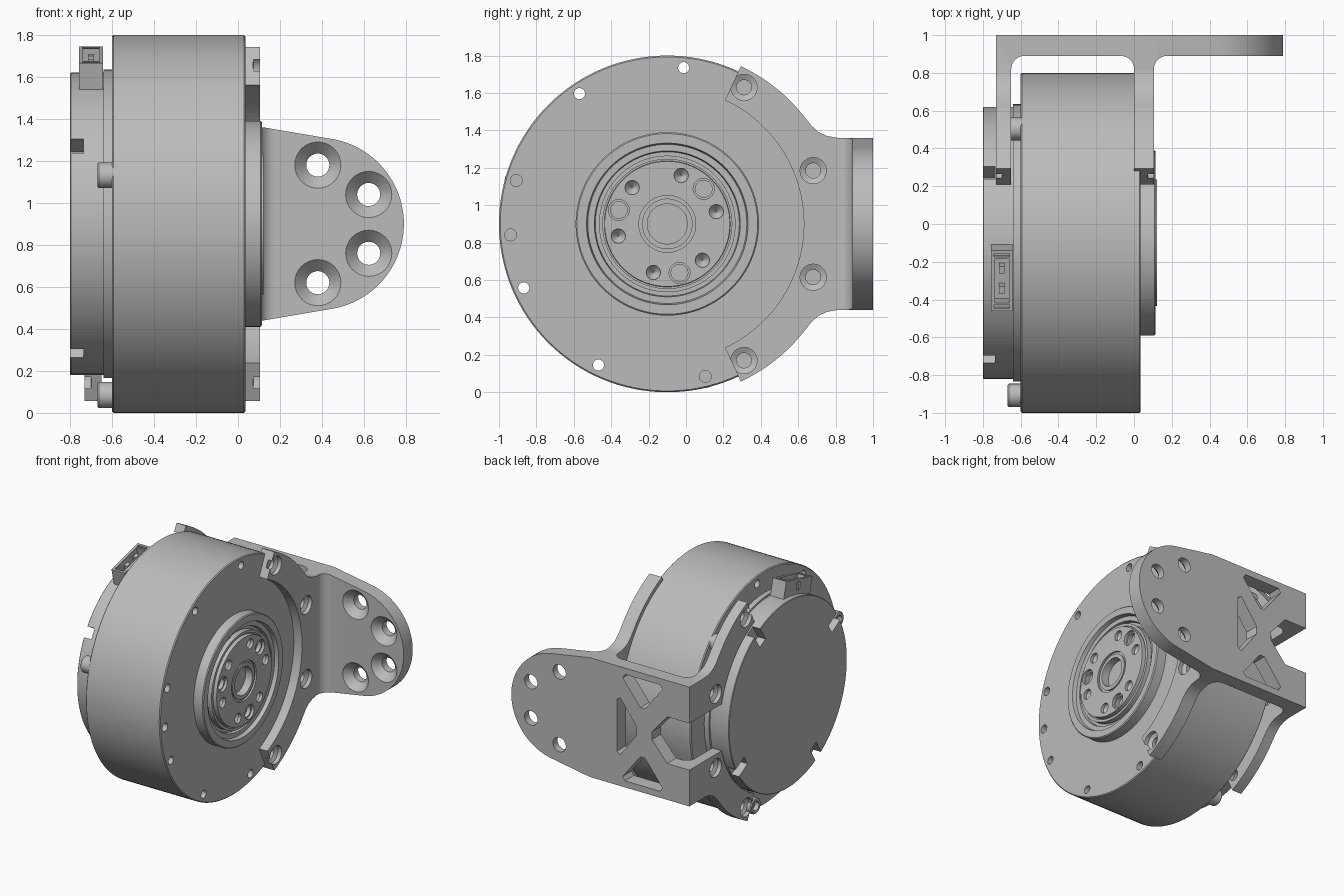
import bpy, bmesh
from math import sin, cos, radians
from mathutils import Matrix

if "Cube" in bpy.data.objects:
    bpy.data.objects.remove(bpy.data.objects["Cube"])

grey = bpy.data.materials.new("machined grey")
grey.use_nodes = True
colour = (0.5, 0.5, 0.5, 1)
grey.diffuse_color = colour
grey.node_tree.nodes["Principled BSDF"].inputs["Base Color"].default_value = colour

CY, CZ = -0.1, 0.9                      # motor axis, running along x
AXIS = Matrix.Translation((0, CY, CZ))


def spot(angle, r=0.0):
    """Frame on the motor axis: local y points outward at the given angle."""
    return AXIS @ Matrix.Rotation(radians(angle), 4, 'X') @ Matrix.Translation((0, r, 0))


def arc(cx, cy, r, a0, a1, n):
    steps = [radians(a0 + (a1 - a0) * i / n) for i in range(n + 1)]
    return [(cx + r * cos(a), cy + r * sin(a)) for a in steps]


def turn(bm, profile, frame, seg=32):
    """Solid of revolution about local x from (x, radius) pairs."""
    rings = []
    for x, r in profile:
        rings.append([bm.verts.new(frame @ Matrix.Rotation(radians(360 * i / seg), 4, 'X')
                                   @ Matrix.Translation((x, r, 0)).to_translation())
                      for i in range(seg)])
    for a, b in zip(rings, rings[1:]):
        for i in range(seg):
            j = (i + 1) % seg
            bm.faces.new((a[i], a[j], b[j], b[i]))
    bm.faces.new(rings[0][::-1])
    bm.faces.new(rings[-1])


def prism(bm, pts, lo, hi, axis):
    """Extrude a 2D outline along the named world axis."""
    place = {'x': lambda p, h: (h, p[0], p[1]),
             'y': lambda p, h: (p[0], h, p[1]),
             'z': lambda p, h: (p[0], p[1], h)}[axis]
    a, b = ([bm.verts.new(place(p, h)) for p in pts] for h in (lo, hi))
    for i in range(len(pts)):
        j = (i + 1) % len(pts)
        bm.faces.new((a[i], a[j], b[j], b[i]))
    bm.faces.new(a[::-1])
    bm.faces.new(b)


def box(bm, x, y, z, frame):
    """Box between the (low, high) pairs, in a local frame."""
    size = Matrix.Diagonal((x[1] - x[0], y[1] - y[0], z[1] - z[0], 1))
    mid = Matrix.Translation((sum(x) / 2, sum(y) / 2, sum(z) / 2))
    bmesh.ops.create_cube(bm, size=1, matrix=frame @ mid @ size)


def make(name, bm):
    bmesh.ops.recalc_face_normals(bm, faces=bm.faces[:])
    mesh = bpy.data.meshes.new(name)
    bm.to_mesh(mesh)
    bm.free()
    mesh.materials.append(grey)
    ob = bpy.data.objects.new(name, mesh)
    bpy.context.collection.objects.link(ob)
    return ob


def combine(ob, bm, operation='DIFFERENCE'):
    tool = make("cutter", bm)
    mod = ob.modifiers.new("cut", 'BOOLEAN')
    mod.operation, mod.object, mod.solver = operation, tool, 'EXACT'
    bpy.context.view_layer.objects.active = ob
    bpy.ops.object.modifier_apply(modifier=mod.name)
    bpy.data.objects.remove(tool)


# Motor body with a raised boss and a stepped recess
bm = bmesh.new()
turn(bm, [(-0.6, 0.893), (-0.593, 0.9), (0.028, 0.9), (0.035, 0.893), (0.035, 0.49),
          (0.108, 0.49), (0.115, 0.483), (0.115, 0.432), (0.085, 0.425), (0.085, 0.39),
          (0.06, 0.385), (0.06, 0.3)], AXIS, 128)
body = make("motor_body", bm)
bm = bmesh.new()
for a in (84, 124, 204, 244):
    turn(bm, [(-0.7, 0.03), (0.1, 0.03)], spot(a, 0.84), 20)
for a in (164, 184, 284):
    turn(bm, [(-0.02, 0.032), (0.1, 0.032)], spot(a, 0.84), 20)
combine(body, bm)

# Output hub with bore, large pin holes and small conical holes
bm = bmesh.new()
turn(bm, [(0.03, 0.365), (0.1, 0.365), (0.1, 0.345), (0.09, 0.345), (0.09, 0.337),
          (0.122, 0.335), (0.122, 0.152), (0.108, 0.152), (0.108, 0.135), (0.118, 0.135),
          (0.118, 0.107), (0.0, 0.107), (0.0, 0.05), (-0.05, 0.05)], AXIS, 96)
hub = make("output_hub", bm)
bm = bmesh.new()
for a in (44, 164, 284):
    turn(bm, [(0.07, 0.045), (0.1, 0.045), (0.1, 0.056), (0.2, 0.056)], spot(a, 0.27), 24)
for a in range(14, 360, 60):
    turn(bm, [(0.065, 0.004), (0.1, 0.038), (0.2, 0.038)], spot(a, 0.27), 24)
combine(hub, bm)

# Rear cover and its seating ring
bm = bmesh.new()
turn(bm, [(-0.64, 0.735), (-0.58, 0.735)], AXIS, 96)
ring = make("rear_ring", bm)
bm = bmesh.new()
turn(bm, [(-0.8, 0.716), (-0.796, 0.72), (-0.62, 0.72)], AXIS, 96)
cover = make("rear_cover", bm)
bm = bmesh.new()
for a in (59, 149, 239, 329):
    box(bm, (-0.85, -0.735), (0.6, 0.8), (-0.04, 0.04), spot(a))
combine(cover, bm)

# Rear screws
screws = []
for a in (44, 164, 284):
    bm = bmesh.new()
    turn(bm, [(-0.64, 0.03), (-0.67, 0.035), (-0.67, 0.055), (-0.663, 0.062), (-0.59, 0.062)],
         spot(a, 0.84), 32)
    screws.append(make("rear_screw", bm))

# Cable connector with an open pocket and two pins
frame = spot(104)
bm = bmesh.new()
box(bm, (-0.757, -0.643), (0.7, 0.83), (-0.165, 0.165), frame)
connector = make("connector", bm)
bm = bmesh.new()
box(bm, (-0.737, -0.663), (0.74, 0.9), (-0.12, 0.12), frame)
box(bm, (-0.8, -0.747), (0.75, 0.81), (-0.02, 0.02), frame)
for z in (-0.15, 0.13):
    box(bm, (-0.74, -0.66), (0.8, 0.9), (z, z + 0.02), frame)
combine(connector, bm)
pins = []
for side in (-1, 1):
    bm = bmesh.new()
    box(bm, (-0.715, -0.685), (0.72, 0.815), (side * 0.055 - 0.02, side * 0.055 + 0.02), frame)
    pins.append(make("connector_pin", bm))

# Bracket: U section, trimmed by its side outline and its front outline
section = ([(-0.73, 1.0), (-0.73, 0.1), (-0.65, 0.1)]
           + arc(-0.58, 0.82, 0.07, 180, 90, 8) + arc(-0.07, 0.82, 0.07, 90, 0, 8)
           + [(0.0, 0.1), (0.105, 0.1)] + arc(0.175, 0.82, 0.07, 180, 90, 8)
           + [(0.85, 0.89), (0.85, 1.0)])
bm = bmesh.new()
prism(bm, section, -0.2, 2.0, 'z')
bracket = make("bracket", bm)

half = arc(CY, CZ, 0.93, 65, 38, 12) + [(0.67, 1.426), (0.71, 1.39), (0.755, 1.37),
                                        (0.81, 1.36), (1.1, 1.36)]
outline = half + [(y, 2 * CZ - z) for y, z in reversed(half)] + arc(CY, CZ, 0.73, -65, 65, 48)
bm = bmesh.new()
prism(bm, outline, -1, 1, 'x')
combine(bracket, bm, 'INTERSECT')

tongue = [(0.12, 1.9), (0.12, 1.36)] + arc(0.38, CZ, 0.41, 82, -82, 48) + [(0.12, 0.44), (0.12, -0.1)]
bm = bmesh.new()
prism(bm, tongue + [(-1, -0.1), (-1, 1.9)], -1, 2, 'y')
combine(bracket, bm, 'INTERSECT')

bm = bmesh.new()
# cross-braced windows and the open rear notch
top = [(-0.18, 1.31), (-0.16, 1.28), (-0.31, 1.09), (-0.35, 1.09), (-0.5, 1.28), (-0.48, 1.31)]
prism(bm, top, 0.7, 1.2, 'y')
prism(bm, [(x, 2 * CZ - z) for x, z in top], 0.7, 1.2, 'y')
prism(bm, [(-0.11, 1.1), (-0.14, 1.12), (-0.28, 0.93), (-0.28, 0.87), (-0.14, 0.68), (-0.11, 0.7)],
      0.7, 1.2, 'y')
prism(bm, [(-0.41, 0.93), (-0.54, 1.08), (-0.9, 1.08), (-0.9, 0.72), (-0.54, 0.72), (-0.41, 0.87)],
      0.3, 1.2, 'y')
# countersunk holes in the tongue
for a in (90, 30, -30, -90):
    x, z = 0.38 + 0.28 * cos(radians(a)), CZ + 0.28 * sin(radians(a))
    turn(bm, [(0.87, 0.13), (0.945, 0.055), (1.2, 0.055)],
         Matrix.Translation((x, 0, z)) @ Matrix.Rotation(radians(90), 4, 'Z'), 32)
# countersunk holes in both flanges
for side in (-1, 1):
    for y, z in ((0.31, 0.73), (0.68, 0.285)):
        f = Matrix.Translation((0, y, CZ + side * z))
        turn(bm, [(-0.03, 0.04), (0.06, 0.04), (0.075, 0.07), (0.2, 0.07)], f)
        turn(bm, [(-0.9, 0.07), (-0.7, 0.07), (-0.685, 0.04), (-0.62, 0.04)], f)
combine(bracket, bm)

# Smooth the round surfaces, keep the machined edges crisp
bpy.ops.object.select_all(action='DESELECT')
for ob in [body, hub, ring, cover, connector, bracket] + screws + pins:
    ob.select_set(True)
bpy.context.view_layer.objects.active = body
bpy.ops.object.shade_smooth_by_angle(angle=radians(30))
